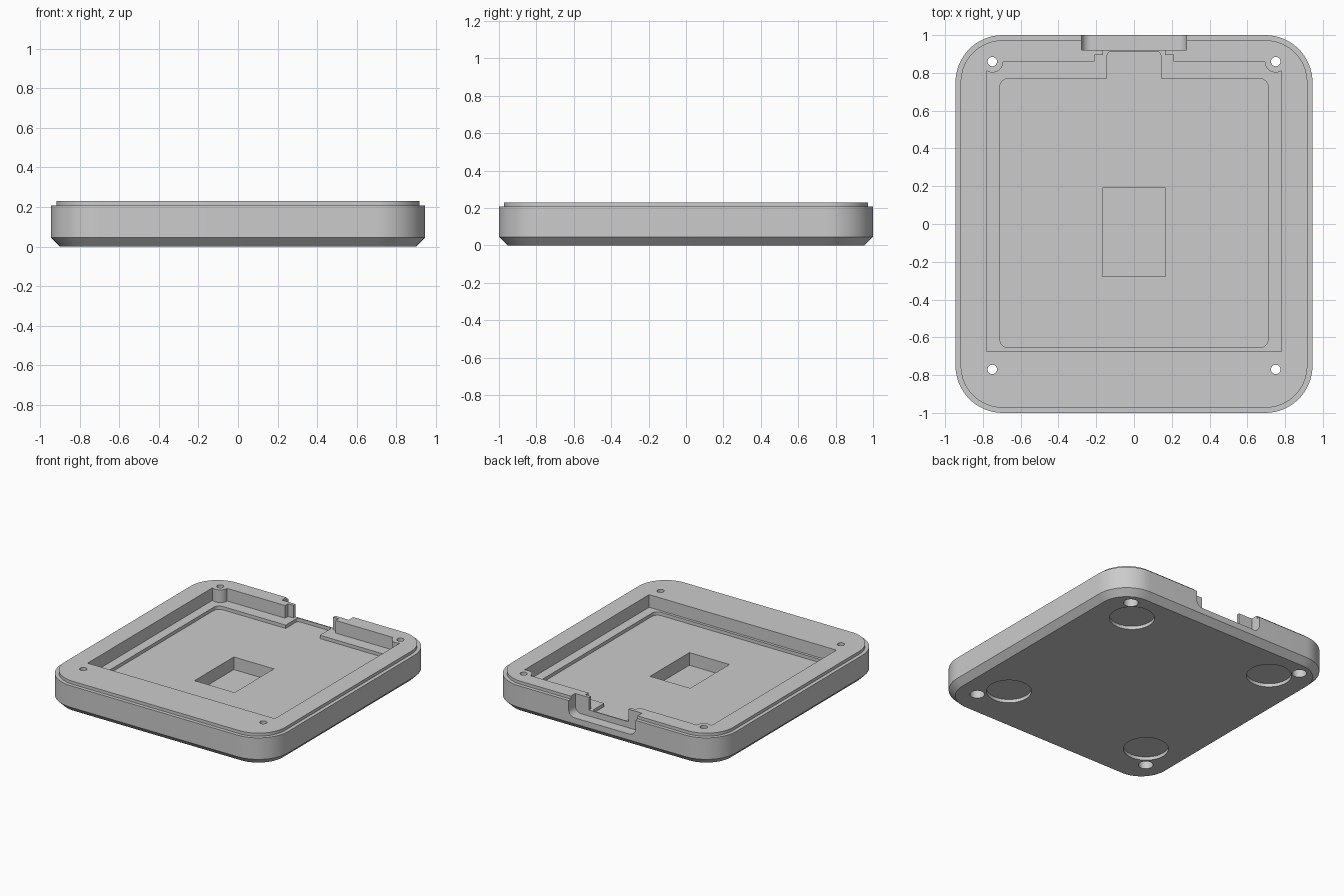
import bpy, bmesh, math
from mathutils import Vector, Matrix

if "Cube" in bpy.data.objects:
    bpy.data.objects.remove(bpy.data.objects["Cube"])

grey = bpy.data.materials.new("plain grey")
grey.diffuse_color = (0.6, 0.6, 0.6, 1)
grey.use_nodes = True
grey.node_tree.nodes["Principled BSDF"].inputs["Base Color"].default_value = grey.diffuse_color


def rounded(points, segments=12):
    """Outline from (x, y, radius) right-angled corners."""
    out = []
    for i, (x, y, r) in enumerate(points):
        p = Vector((x, y))
        if r == 0:
            out.append(p)
            continue
        u = (Vector(points[i - 1][:2]) - p).normalized()
        v = (Vector(points[(i + 1) % len(points)][:2]) - p).normalized()
        c = p + (u + v) * r
        for k in range(segments + 1):
            t = math.pi / 2 * k / segments
            out.append(c - v * r * math.cos(t) - u * r * math.sin(t))
    return out


def box_outline(x0, x1, y0, y1, r=0, segments=12):
    return rounded([(x0, y0, r), (x1, y0, r), (x1, y1, r), (x0, y1, r)], segments)


def circle(x, y, r, n=32):
    return [(x + r * math.cos(math.tau * k / n), y + r * math.sin(math.tau * k / n))
            for k in range(n)]


def loft(name, layers):
    """Solid through (outline, z) layers that share a point count."""
    bm = bmesh.new()
    rings = [[bm.verts.new((p[0], p[1], z)) for p in outline] for outline, z in layers]
    n = len(rings[0])
    for a, b in zip(rings, rings[1:]):
        for i in range(n):
            j = (i + 1) % n
            bm.faces.new((a[i], a[j], b[j], b[i]))
    bm.faces.new(rings[0][::-1])
    bm.faces.new(rings[-1])
    bmesh.ops.recalc_face_normals(bm, faces=bm.faces)
    mesh = bpy.data.meshes.new(name)
    bm.to_mesh(mesh)
    bm.free()
    obj = bpy.data.objects.new(name, mesh)
    bpy.context.collection.objects.link(obj)
    mesh.materials.append(grey)
    return obj


def cut(target, cutter):
    """Subtract a cutter and discard it."""
    cutter.hide_render = True
    bpy.context.view_layer.objects.active = target
    mod = target.modifiers.new("cut", 'BOOLEAN')
    mod.operation = 'DIFFERENCE'
    mod.solver = 'EXACT'
    mod.object = cutter
    bpy.ops.object.modifier_apply(modifier=mod.name)
    bpy.data.objects.remove(cutter, do_unlink=True)


def shell(inset):
    return box_outline(-0.945 + inset, 0.945 - inset, -1 + inset, 1 - inset,
                       0.25 - inset, 16)


# Tray body: chamfered foot, straight wall, stepped lip
body = loft("case_base", [(shell(0.045), 0), (shell(0), 0.045), (shell(0), 0.207),
                          (shell(0.027), 0.207), (shell(0.027), 0.23)])

# Main cavity with corner screw bosses and a rear opening
boss_r = 0.058
start = -math.acos(0.03 / boss_r)
half = [(0.78, -0.675)]
for k in range(13):
    a = start + (-math.pi - start) * k / 12
    half.append((0.75 + boss_r * math.cos(a), 0.86 + boss_r * math.sin(a)))
half += [(0.21, 0.86), (0.21, 0.895), (0.165, 0.895), (0.165, 0.94)]
cavity = half + [(-x, y) for x, y in reversed(half)]
cut(body, loft("cavity_cutter", [(cavity, 0.135), (cavity, 0.4)]))

# Rear port recess with rounded lower corners
port = box_outline(-0.278, 0.278, 0.09, 0.5, 0.05)
port_cutter = loft("port_cutter", [(port, 0.92), (port, 1.2)])
port_cutter.data.transform(Matrix(((1, 0, 0, 0), (0, 0, 1, 0), (0, 1, 0, 0), (0, 0, 0, 1))))
port_cutter.data.flip_normals()
cut(body, port_cutter)

# Shallow floor pocket with a tongue towards the port
pocket = rounded([(-0.71, -0.655, 0.045), (0.71, -0.655, 0.045), (0.71, 0.77, 0.045),
                  (0.142, 0.77, 0), (0.142, 0.912, 0.02), (-0.142, 0.912, 0.02),
                  (-0.142, 0.77, 0), (-0.71, 0.77, 0.045)], 6)
cut(body, loft("pocket_cutter", [(pocket, 0.11), (pocket, 0.3)]))

# Deep rectangular well
well = box_outline(-0.168, 0.166, -0.277, 0.19)
cut(body, loft("well_cutter", [(well, 0.015), (well, 0.3)]))

# Screw holes with counterbores, and round foot recesses underneath
for side in (-1, 1):
    for hole_y, foot_y in ((0.86, 0.705), (-0.77, -0.6)):
        for name, x, y, r, z0, z1 in (("screw", 0.75, hole_y, 0.025, -0.1, 0.4),
                                      ("counterbore", 0.75, hole_y, 0.05, -0.1, 0.11),
                                      ("foot_recess", 0.61, foot_y, 0.154, -0.1, 0.025)):
            ring = circle(side * x, y, r)
            cut(body, loft(name + "_cutter", [(ring, z0), (ring, z1)]))

bpy.ops.object.select_all(action='DESELECT')
body.select_set(True)
bpy.context.view_layer.objects.active = body
bpy.ops.object.shade_smooth_by_angle(angle=math.radians(30))
